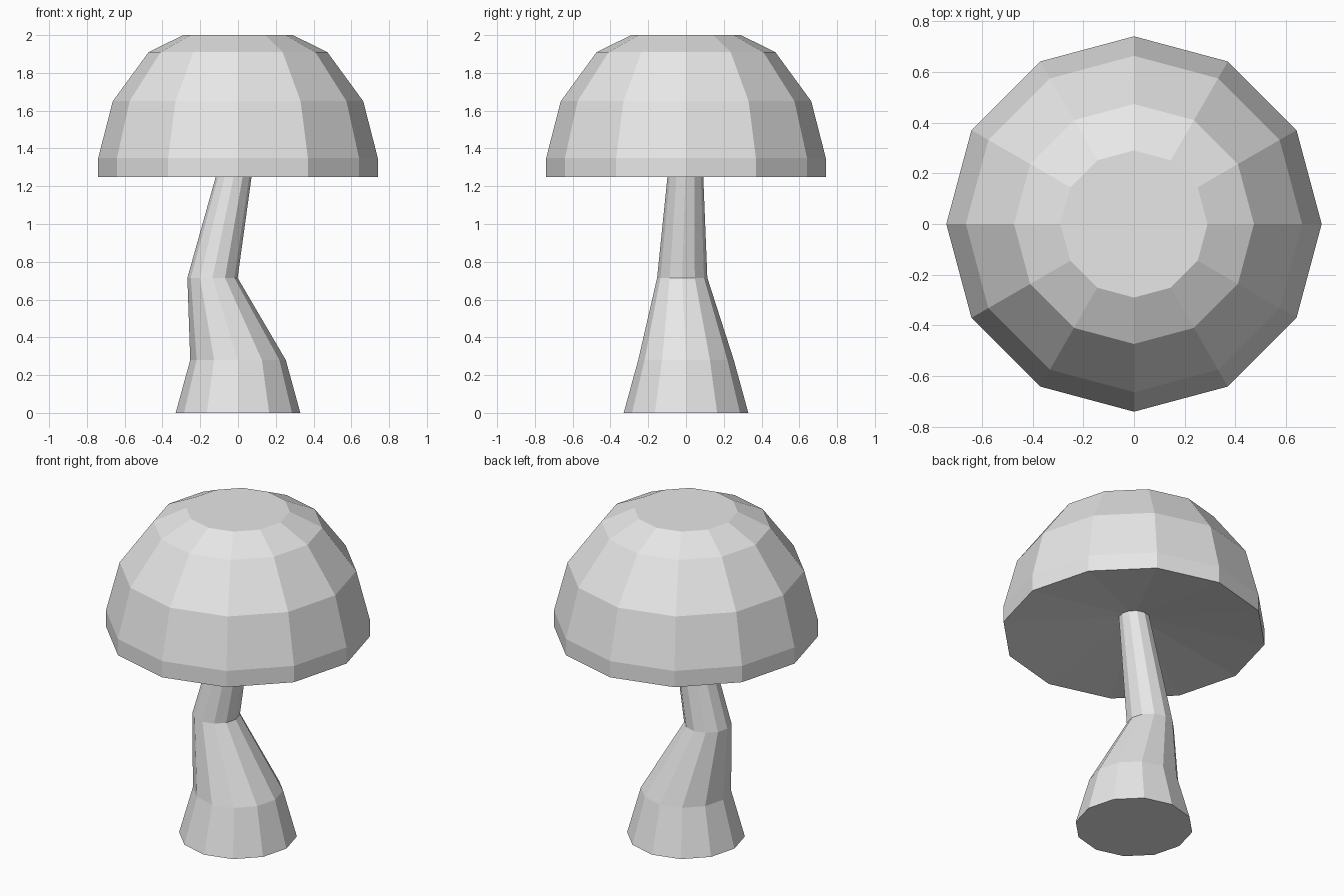
import bpy
import bmesh
from math import cos, sin, tau

SIDES = 12

cube = bpy.data.objects.get("Cube")
if cube:
    bpy.data.objects.remove(cube, do_unlink=True)

grey = bpy.data.materials.new("plain grey")
grey.use_nodes = True
colour = (0.8, 0.8, 0.8, 1)
grey.diffuse_color = colour
grey.node_tree.nodes["Principled BSDF"].inputs["Base Color"].default_value = colour


def loft(name, rings, apex=None):
    """Skin a stack of (x, y, z, radius) rings; apex closes the bottom as a cone."""
    bm = bmesh.new()
    loops = []
    for x, y, z, r in rings:
        angles = [tau * i / SIDES for i in range(SIDES)]
        loops.append([bm.verts.new((x + r * cos(a), y + r * sin(a), z)) for a in angles])
    for low, high in zip(loops, loops[1:]):
        for i in range(SIDES):
            j = (i + 1) % SIDES
            bm.faces.new((low[i], low[j], high[j], high[i]))
    bm.faces.new(loops[-1])
    if apex:
        tip = bm.verts.new(apex)
        for i in range(SIDES):
            bm.faces.new((loops[0][(i + 1) % SIDES], loops[0][i], tip))
    else:
        bm.faces.new(loops[0][::-1])
    bmesh.ops.recalc_face_normals(bm, faces=bm.faces[:])
    mesh = bpy.data.meshes.new(name)
    bm.to_mesh(mesh)
    bm.free()
    mesh.materials.append(grey)
    obj = bpy.data.objects.new(name, mesh)
    bpy.context.collection.objects.link(obj)
    return obj


# Crooked stem, running up into the hollow of the cap
loft("stem", [
    (0, 0, 0, 0.33),
    (0, 0, 0.28, 0.253),
    (-0.135, -0.02, 0.715, 0.133),
    (0, 0, 1.36, 0.087),
])

# Domed cap with a shallow conical underside
cap_profile = [(1.25, 0.74), (1.35, 0.74), (1.65, 0.663), (1.91, 0.473), (2.0, 0.29)]
loft("cap", [(0, 0, z, r) for z, r in cap_profile], apex=(0, 0, 1.36))
